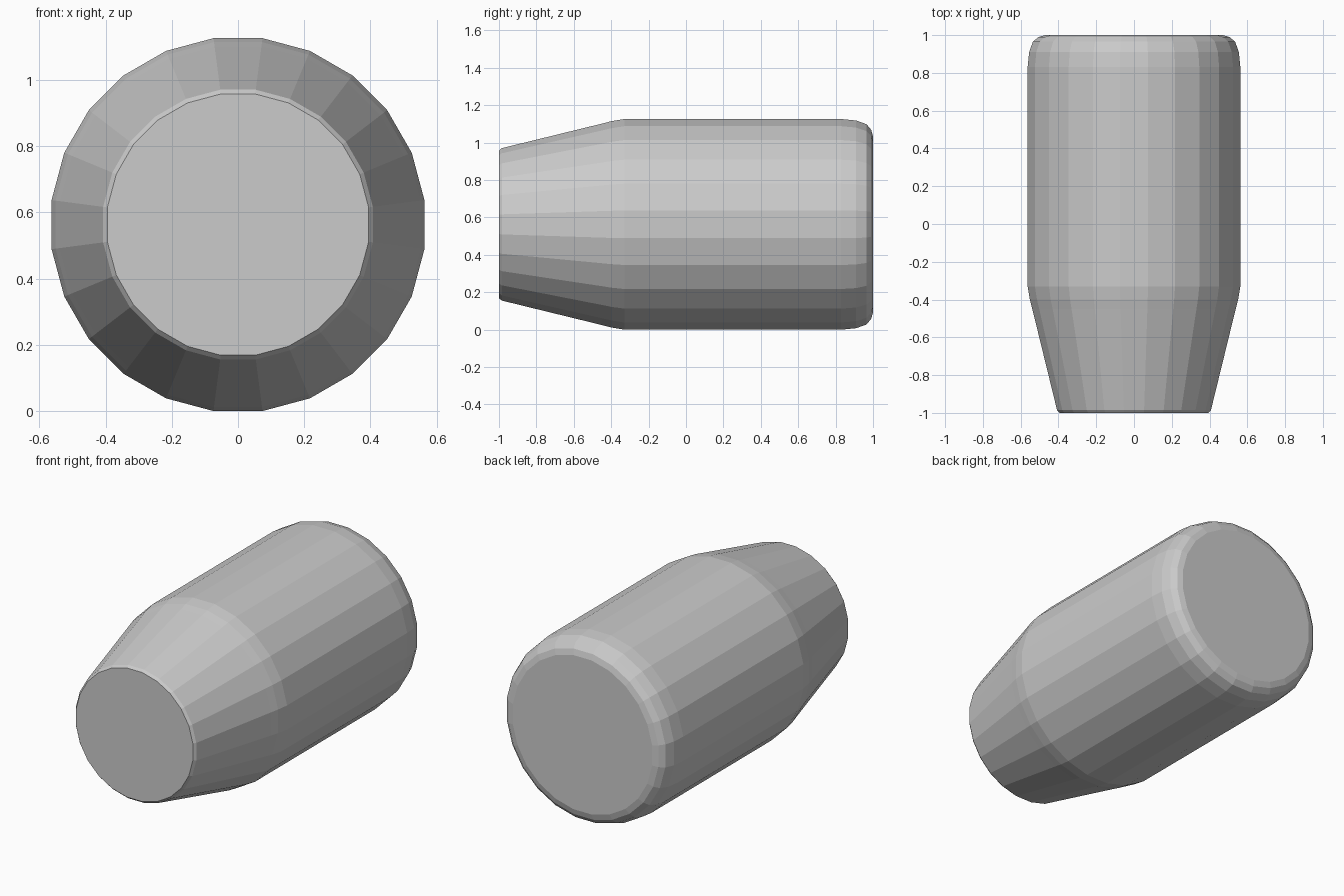
import bpy, bmesh, math

if "Cube" in bpy.data.objects:
    bpy.data.objects.remove(bpy.data.objects["Cube"])

SIDES = 24
AXIS_Z = 0.565

# Profile of the turned body: (position along y, radius)
PROFILE = [(-1.0, 0.398), (-0.985, 0.411), (-0.45, 0.543), (-0.40, 0.556),
           (-0.33, 0.568), (0.83, 0.568), (0.91, 0.56), (0.965, 0.54),
           (0.99, 0.51), (1.0, 0.475)]


def turned_body(name, profile):
    bm = bmesh.new()
    rings = []
    for y, r in profile:
        ring = []
        for i in range(SIDES):
            a = 2 * math.pi * (i + 0.5) / SIDES
            ring.append(bm.verts.new((r * math.cos(a), y, AXIS_Z + r * math.sin(a))))
        rings.append(ring)
    # Side walls
    for lower, upper in zip(rings, rings[1:]):
        for i in range(SIDES):
            j = (i + 1) % SIDES
            bm.faces.new((lower[i], lower[j], upper[j], upper[i]))
    # Flat end caps
    bm.faces.new(rings[0])
    bm.faces.new(rings[-1])
    bmesh.ops.recalc_face_normals(bm, faces=bm.faces)
    # Rest the lowest facet on the ground
    low = min(v.co.z for v in bm.verts)
    bmesh.ops.translate(bm, verts=bm.verts, vec=(0, 0, -low))
    mesh = bpy.data.meshes.new(name)
    bm.to_mesh(mesh)
    bm.free()
    obj = bpy.data.objects.new(name, mesh)
    bpy.context.collection.objects.link(obj)
    return obj


# Faceted barrel with tapered front and rounded back rim
turned_body("tapered_barrel", PROFILE)
